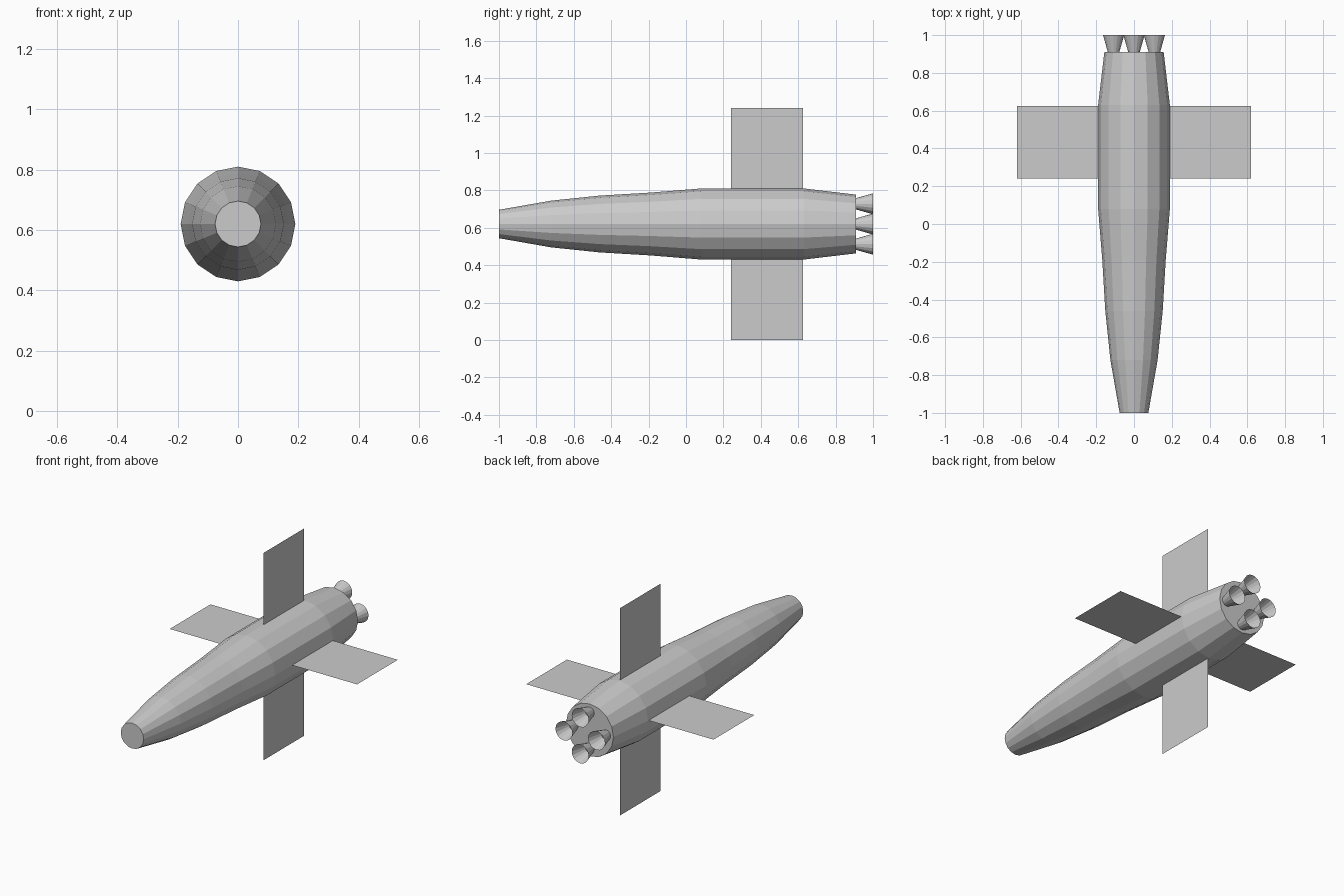
import bpy
from math import sin, cos, pi

if "Cube" in bpy.data.objects:
    bpy.data.objects.remove(bpy.data.objects["Cube"])

AXIS_Z = 0.62


def make_object(name, verts, faces):
    mesh = bpy.data.meshes.new(name)
    mesh.from_pydata(verts, [], faces)
    mesh.update()
    obj = bpy.data.objects.new(name, mesh)
    bpy.context.collection.objects.link(obj)
    return obj


def lathe(name, profile, sides, cx=0.0, cz=AXIS_Z, cap_start=False, cap_end=False):
    """Revolve (y, radius) points around a line parallel to y."""
    verts, faces = [], []
    for y, r in profile:
        for i in range(sides):
            a = 2 * pi * i / sides
            verts.append((cx + r * cos(a), y, cz + r * sin(a)))
    for k in range(len(profile) - 1):
        for i in range(sides):
            j = (i + 1) % sides
            a, b = k * sides, (k + 1) * sides
            faces.append((a + i, a + j, b + j, b + i)[::-1])
    if cap_start:
        faces.append(tuple(range(sides)))
    if cap_end:
        last = (len(profile) - 1) * sides
        faces.append(tuple(range(last, last + sides))[::-1])
    return make_object(name, verts, faces)


# Tapered faceted body with flat nose and tail
body_profile = [(-1.0, 0.076), (-0.72, 0.125), (-0.46, 0.152), (-0.19, 0.168),
                (0.08, 0.19), (0.63, 0.19), (0.91, 0.157)]
body = lathe("body", body_profile, 16, cap_start=True, cap_end=True)
for o in (body,):
    o.data.flip_normals() if o.data.polygons[-2].normal.y > 0 else None

# Four thin fins and four open engine bells, placed around the axis
for n, (dx, dz) in enumerate([(1, 0), (0, 1), (-1, 0), (0, -1)]):
    corners = [(0.185, 0.24), (0.62, 0.24), (0.62, 0.625), (0.185, 0.625)]
    make_object(f"fin_{n + 1}",
                [(dx * r, y, AXIS_Z + dz * r) for r, y in corners], [(0, 1, 2, 3)])
    lathe(f"engine_bell_{n + 1}",
          [(0.905, 0.029), (0.94, 0.039), (1.0, 0.056)], 16,
          cx=dx * 0.108, cz=AXIS_Z + dz * 0.108)
